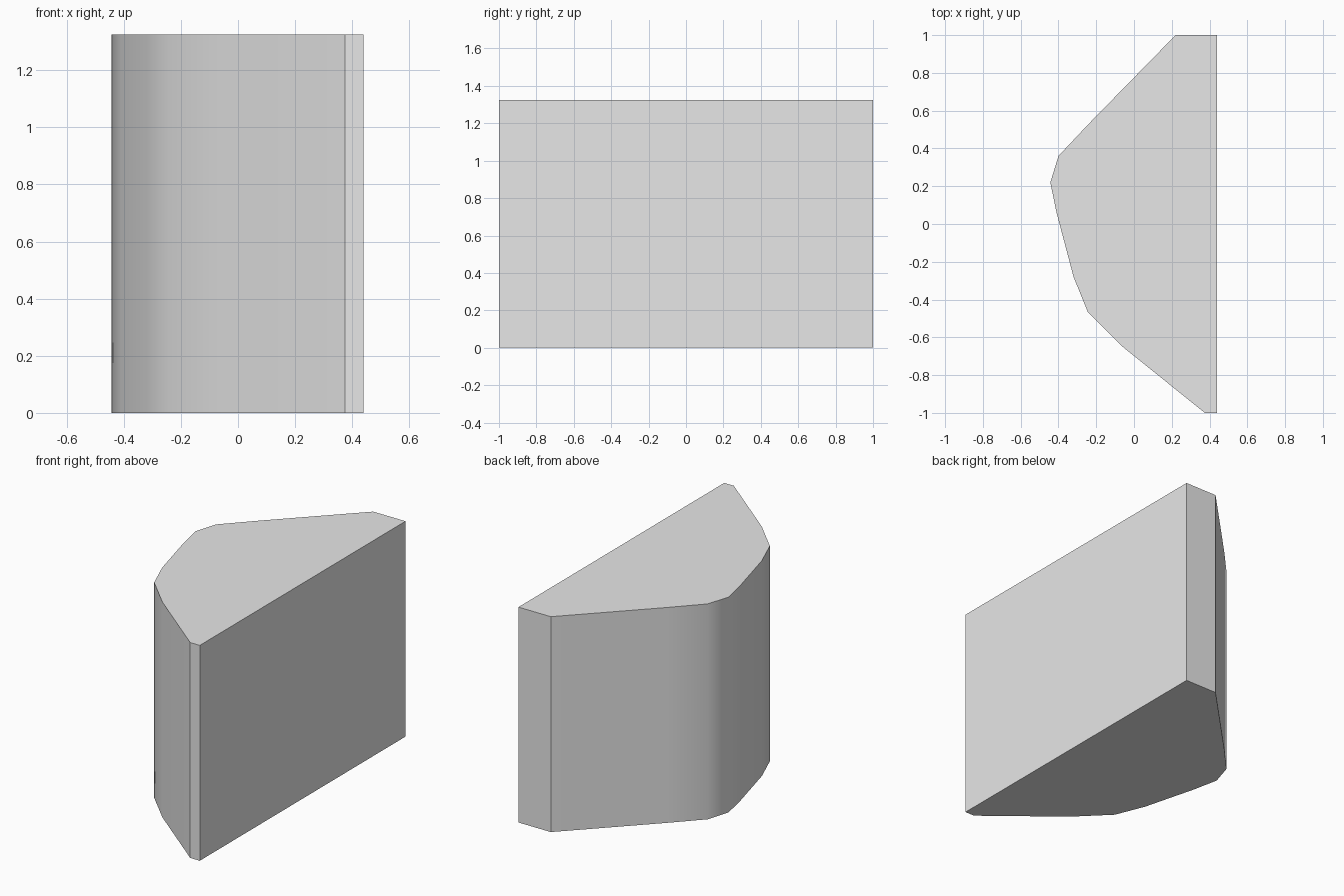
import bpy
import bmesh
import math

cube = bpy.data.objects.get("Cube")
if cube:
    bpy.data.objects.remove(cube, do_unlink=True)

HEIGHT = 1.325

# Plain grey material
grey = bpy.data.materials.new("light_grey")
grey.use_nodes = True
colour = (0.8, 0.8, 0.8, 1)
grey.diffuse_color = colour
grey.node_tree.nodes["Principled BSDF"].inputs["Base Color"].default_value = colour

# Outline seen from above, counter-clockwise: flat back, then the bulging side
outline = [(0.44, -1), (0.44, 1), (0.22, 1), (-0.24, 0.53), (-0.4, 0.36),
           (-0.443, 0.22), (-0.41, 0.06), (-0.32, -0.28), (-0.245, -0.465),
           (-0.06, -0.65), (0.375, -1)]

# Extrude the outline into a solid block
bm = bmesh.new()
base = bm.faces.new([bm.verts.new((x, y, 0)) for x, y in outline])
top = bmesh.ops.extrude_face_region(bm, geom=[base], use_keep_orig=True)
bmesh.ops.translate(bm, vec=(0, 0, HEIGHT),
                    verts=[v for v in top["geom"] if isinstance(v, bmesh.types.BMVert)])
bmesh.ops.recalc_face_normals(bm, faces=bm.faces)
mesh = bpy.data.meshes.new("curved_block")
bm.to_mesh(mesh)
bm.free()
mesh.materials.append(grey)

block = bpy.data.objects.new("curved_block", mesh)
bpy.context.collection.objects.link(block)

# Smooth the bulge, keep the corners sharp
bpy.ops.object.select_all(action="DESELECT")
block.select_set(True)
bpy.context.view_layer.objects.active = block
bpy.ops.object.shade_smooth_by_angle(angle=math.radians(32))
